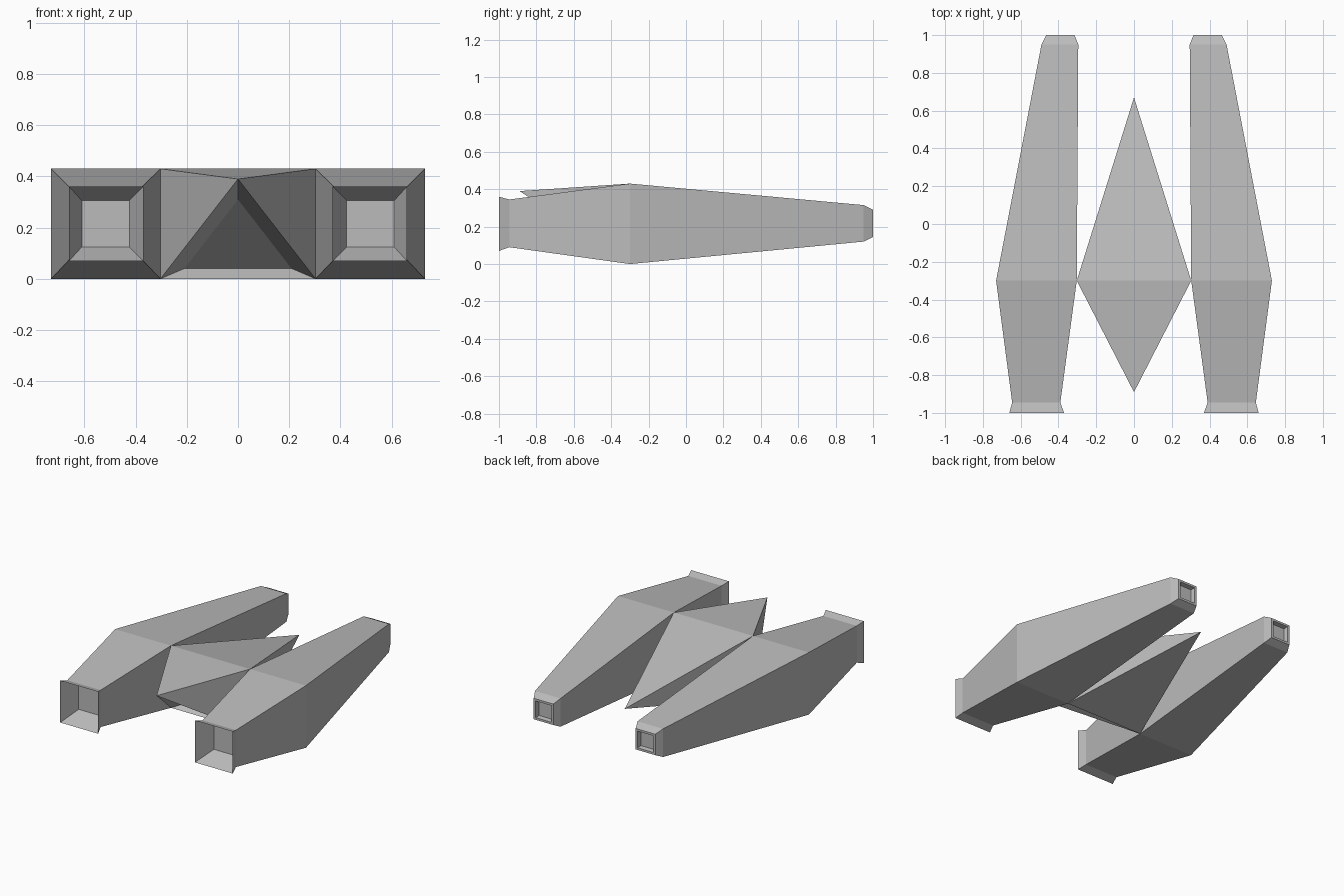
import bpy, bmesh
from mathutils import Vector

old = bpy.data.objects.get("Cube")
if old:
    bpy.data.objects.remove(old, do_unlink=True)

grey = bpy.data.materials.new("hull grey")
grey.use_nodes = True
colour = (0.5, 0.5, 0.5, 1)
grey.diffuse_color = colour
grey.node_tree.nodes["Principled BSDF"].inputs["Base Color"].default_value = colour


def finish(name, bm):
    bmesh.ops.recalc_face_normals(bm, faces=bm.faces)
    mesh = bpy.data.meshes.new(name)
    bm.to_mesh(mesh)
    bm.free()
    mesh.materials.append(grey)
    bpy.context.collection.objects.link(bpy.data.objects.new(name, mesh))


# Engine pod sections from intake back wall to exhaust: y, x min, x max, z min, z max
SECTIONS = [
    (-0.87, 0.425, 0.61, 0.125, 0.305),
    (-1.0, 0.37, 0.66, 0.07, 0.36),
    (-0.945, 0.39, 0.645, 0.09, 0.345),
    (-0.3, 0.303, 0.73, 0.0, 0.43),
    (0.95, 0.295, 0.49, 0.12, 0.315),
    (1.0, 0.315, 0.465, 0.145, 0.29),
    (1.0, 0.33, 0.45, 0.16, 0.275),
    (0.97, 0.335, 0.445, 0.165, 0.27),
]


def engine_pod(name, side):
    bm = bmesh.new()
    rings = []
    for y, x0, x1, z0, z1 in SECTIONS:
        corners = [(x0, z0), (x1, z0), (x1, z1), (x0, z1)]
        rings.append([bm.verts.new((side * x, y, z)) for x, z in corners])
    for a, b in zip(rings, rings[1:]):
        for i in range(4):
            j = (i + 1) % 4
            bm.faces.new((a[i], a[j], b[j], b[i]))
    bm.faces.new(rings[0])
    bm.faces.new(rings[-1])
    finish(name, bm)


engine_pod("left_engine_pod", 1)
engine_pod("right_engine_pod", -1)

# Central body: two pyramids sharing a rectangle, with a recessed belly panel
bm = bmesh.new()
lower_r, lower_l, upper_l, upper_r = [
    bm.verts.new((x, -0.3, z))
    for x, z in [(-0.303, 0), (0.303, 0), (0.303, 0.43), (-0.303, 0.43)]]
nose = bm.verts.new((0, -0.89, 0.39))
tail = bm.verts.new((0, 0.67, 0.215))
rim = [lower_r, lower_l, upper_l, upper_r]
for i in range(4):
    bm.faces.new((rim[i], rim[(i + 1) % 4], tail))
    if i:
        bm.faces.new((rim[i], rim[(i + 1) % 4], nose))

belly = [lower_r, lower_l, nose]
centre = sum((v.co for v in belly), Vector()) / 3
inner = [bm.verts.new(centre.lerp(v.co, 0.69) + Vector((0, 0.12, 0))) for v in belly]
for i in range(3):
    j = (i + 1) % 3
    bm.faces.new((belly[i], belly[j], inner[j], inner[i]))
bm.faces.new(inner)
finish("central_body", bm)
